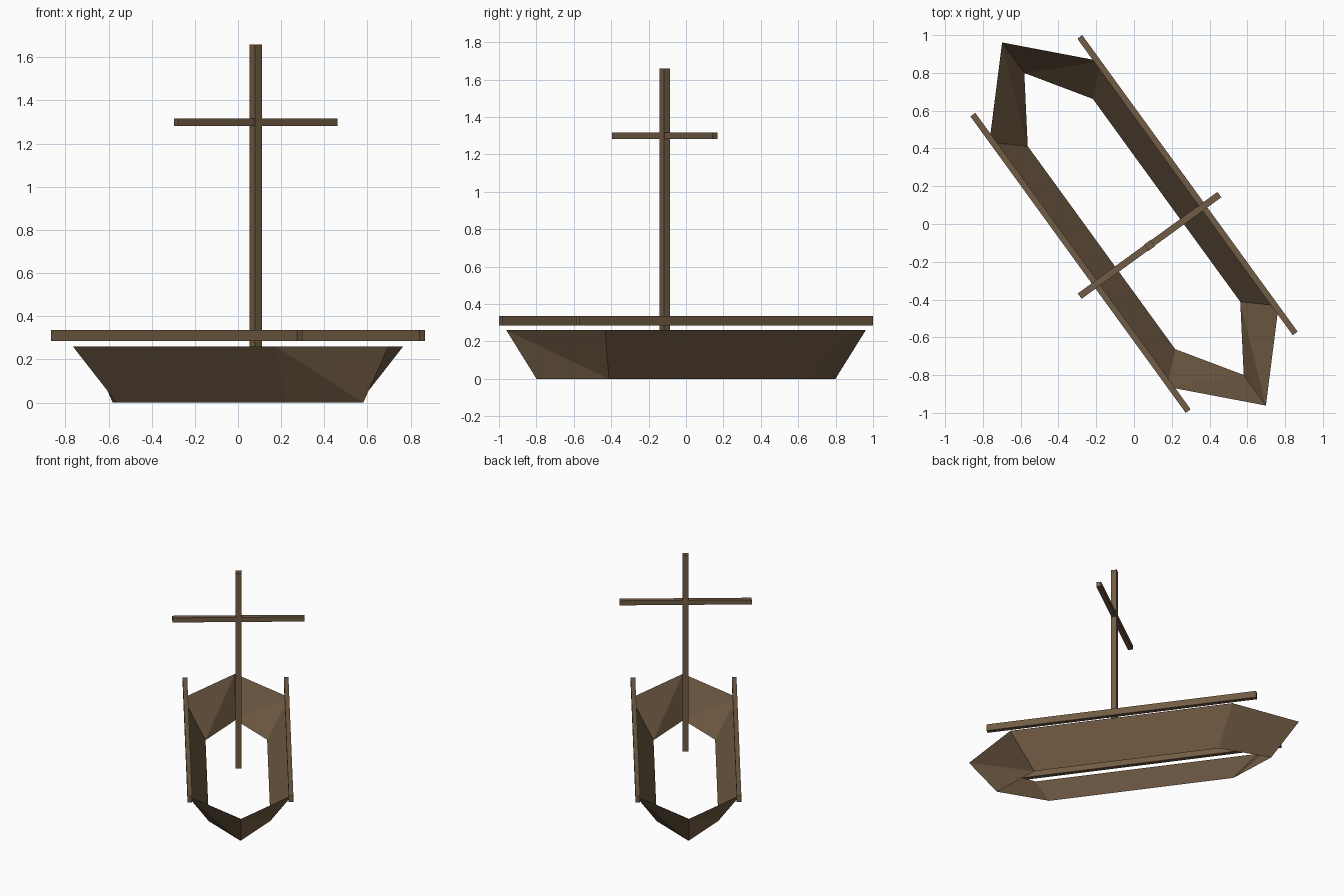
import bpy
import bmesh
from math import radians
from mathutils import Matrix

cube = bpy.data.objects.get("Cube")
if cube:
    bpy.data.objects.remove(cube)

# One brown timber colour for everything
wood = bpy.data.materials.new("brown wood")
wood.use_nodes = True
colour = (0.165, 0.106, 0.058, 1)
wood.diffuse_color = colour
bsdf = wood.node_tree.nodes["Principled BSDF"]
bsdf.inputs["Base Color"].default_value = colour
bsdf.inputs["Roughness"].default_value = 0.9

# Parts are laid out with the bow along +x, then turned to the boat's heading
HEADING = Matrix.Rotation(radians(-54), 4, "Z")


def finish(name, bm):
    bm.transform(HEADING)
    mesh = bpy.data.meshes.new(name)
    bm.to_mesh(mesh)
    bm.free()
    mesh.materials.append(wood)
    obj = bpy.data.objects.new(name, mesh)
    bpy.context.collection.objects.link(obj)
    return obj


def beam(name, centre, size):
    bm = bmesh.new()
    bmesh.ops.create_cube(bm, size=1)
    bmesh.ops.scale(bm, vec=size, verts=bm.verts)
    bmesh.ops.translate(bm, vec=centre, verts=bm.verts)
    return finish(name, bm)


def hexagon(bm, tip, shoulder, half_width, z):
    points = [(tip, 0), (shoulder, half_width), (-shoulder, half_width),
              (-tip, 0), (-shoulder, -half_width), (shoulder, -half_width)]
    return [bm.verts.new((x, y, z)) for x, y in points]


# Hull: thin flared planking, open above and below
bm = bmesh.new()
low = hexagon(bm, 0.988, 0.664, 0.213, 0)
high = hexagon(bm, 1.188, 0.80, 0.365, 0.26)
for i in range(6):
    j = (i + 1) % 6
    bm.faces.new((low[i], low[j], high[i]))
    bm.faces.new((low[j], high[j], high[i]))
finish("hull", bm)

# Side rails floating just above the hull edge
for side, y in (("left", 0.35), ("right", -0.35)):
    beam(side + "_rail", (0, y, 0.31), (1.94, 0.032, 0.05))

# Mast and yard
beam("mast", (0.14, 0, 0.912), (0.041, 0.041, 1.495))
beam("yard", (0.14, 0, 1.30), (0.035, 0.914, 0.035))
